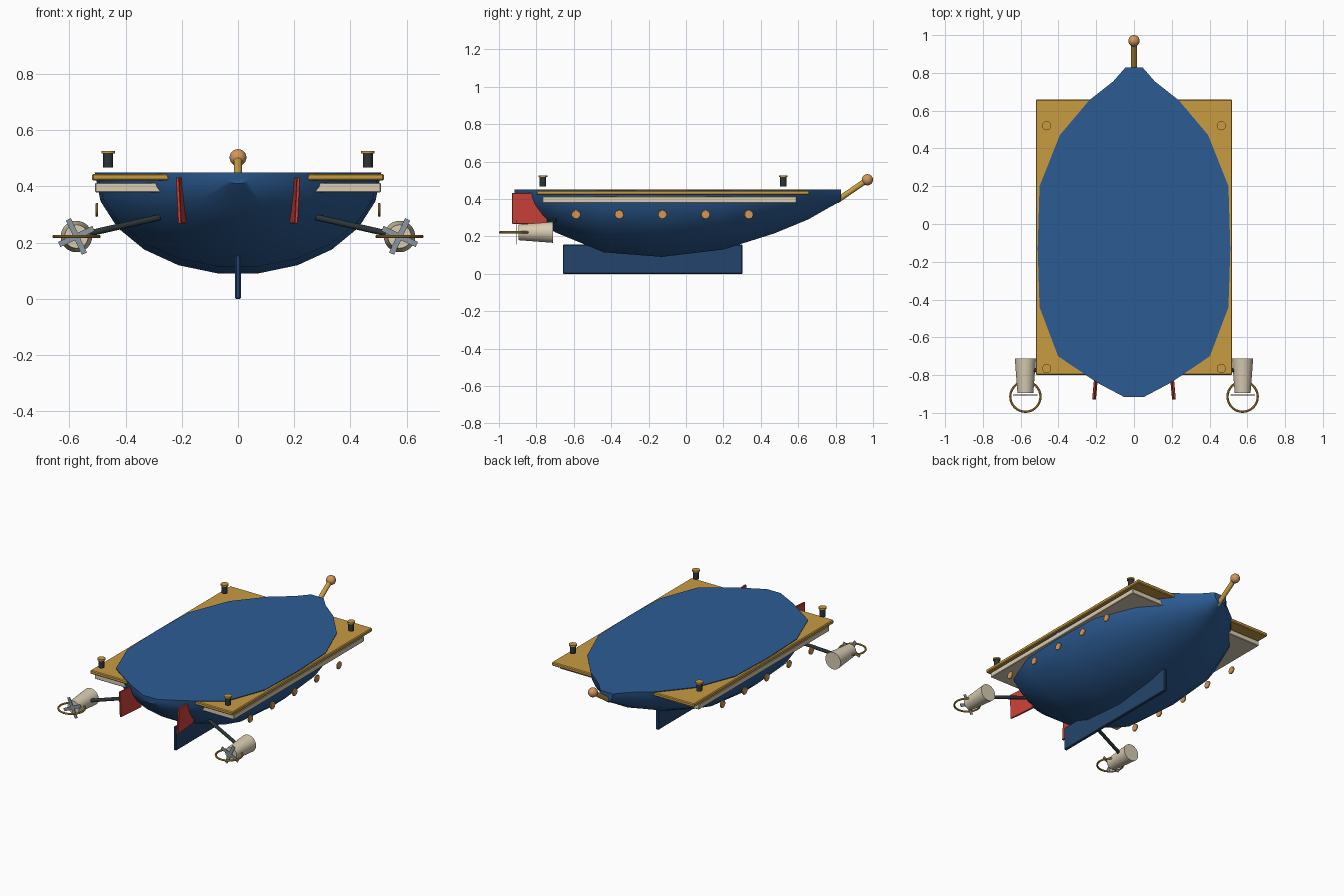
import bpy, bmesh, math
from mathutils import Vector

cube = bpy.data.objects.get("Cube")
if cube:
    bpy.data.objects.remove(cube, do_unlink=True)


def material(name, r, g, b):
    """Flat material from 0-255 display values."""
    lin = [((c / 255 + 0.055) / 1.055) ** 2.4 for c in (r, g, b)]
    m = bpy.data.materials.new(name)
    m.use_nodes = True
    m.diffuse_color = (*lin, 1)
    m.node_tree.nodes["Principled BSDF"].inputs["Base Color"].default_value = (*lin, 1)
    return m


HULL = material("hull blue", 44, 92, 148)
NAVY = material("keel navy", 36, 68, 108)
BRASS = material("brass", 200, 156, 66)
CREAM = material("cream", 216, 204, 178)
COPPER = material("copper", 212, 150, 92)
IRON = material("dark iron", 44, 52, 56)
RED = material("fin red", 205, 66, 56)
STEEL = material("steel grey", 140, 150, 162)


def finish(name, mat, smooth=True):
    ob = bpy.context.object
    ob.name = name
    ob.data.materials.append(mat)
    if smooth:
        bpy.ops.object.shade_smooth_by_angle(angle=math.radians(35))
    return ob


def box(name, mat, centre, size, rot=(0, 0, 0), bevel=0.0):
    bpy.ops.mesh.primitive_cube_add(size=1, location=centre, rotation=rot)
    ob = finish(name, mat, False)
    ob.scale = size
    bpy.ops.object.transform_apply(location=False, rotation=False, scale=True)
    if bevel:
        mod = ob.modifiers.new("bevel", "BEVEL")
        mod.width = bevel
    return ob


def rod(name, mat, a, b, r1, r2=None, sides=24):
    """Cylinder or truncated cone between two points."""
    a, b = Vector(a), Vector(b)
    axis = b - a
    bpy.ops.mesh.primitive_cone_add(
        vertices=sides, radius1=r1, radius2=r1 if r2 is None else r2,
        depth=axis.length, location=(a + b) / 2,
        rotation=axis.to_track_quat("Z", "Y").to_euler())
    return finish(name, mat)


def ring(name, mat, centre, major, minor, rot=(0, 0, 0)):
    bpy.ops.mesh.primitive_torus_add(
        major_radius=major, minor_radius=minor, major_segments=32,
        minor_segments=8, location=centre, rotation=rot)
    return finish(name, mat)


# Hull: half-ellipse sections (y, half width, depth) bridged along the length
DECK_Z = 0.45
STATIONS = [(-0.917, 0.05, 0.04), (-0.84, 0.195, 0.125), (-0.70, 0.402, 0.23),
            (-0.44, 0.50, 0.338), (-0.13, 0.51, 0.363), (0.20, 0.50, 0.323),
            (0.47, 0.393, 0.237), (0.655, 0.237, 0.16), (0.755, 0.11, 0.102),
            (0.828, 0.046, 0.062)]
SEG = 11
bm = bmesh.new()
sections = []
for y, w, d in STATIONS:
    angles = [math.pi * i / SEG for i in range(SEG + 1)]
    sections.append([bm.verts.new((w * math.cos(t), y, DECK_Z - d * math.sin(t)))
                     for t in angles])
for s, t in zip(sections, sections[1:]):
    for i in range(SEG):
        bm.faces.new((s[i], s[i + 1], t[i + 1], t[i]))
bm.faces.new(sections[0])
bm.faces.new(sections[-1])
bm.faces.new([s[0] for s in sections] + [s[-1] for s in reversed(sections)])
bmesh.ops.recalc_face_normals(bm, faces=bm.faces)
mesh = bpy.data.meshes.new("hull")
bm.to_mesh(mesh)
bm.free()
hull = bpy.data.objects.new("hull", mesh)
bpy.context.collection.objects.link(hull)
bpy.ops.object.select_all(action="DESELECT")
hull.select_set(True)
bpy.context.view_layer.objects.active = hull
finish("hull", HULL)

# Keel and the two plates that run through the hull
box("keel", NAVY, (0, -0.178, 0.078), (0.02, 0.96, 0.156), bevel=0.004)
box("rail_plate", BRASS, (0, -0.07, 0.433), (1.04, 1.46, 0.024), bevel=0.005)
box("trim_plate", CREAM, (0, -0.088, 0.396), (1.016, 1.36, 0.034), bevel=0.003)

# Bowsprit with ball
rod("bowsprit", BRASS, (0, 0.805, 0.39), (0, 0.965, 0.50), 0.015)
bpy.ops.mesh.primitive_uv_sphere_add(segments=24, ring_count=12, radius=0.03,
                                     location=(0, 0.97, 0.503))
finish("bowsprit_ball", COPPER)

for side, label in ((1, "left"), (-1, "right")):
    # Mooring posts
    for y, end in ((-0.765, "one"), (0.52, "two")):
        x = side * 0.462
        rod(f"{label}_post_{end}", IRON, (x, y, 0.467), (x, y, 0.52), 0.0175)
        rod(f"{label}_post_cap_{end}", BRASS, (x, y, 0.517), (x, y, 0.527), 0.024)

    # Portholes
    for i in range(5):
        y = -0.588 + i * 0.231
        rod(f"{label}_porthole_{i}", COPPER, (side * 0.498, y, 0.317),
            (side * 0.507, y, 0.317), 0.022)
        ring(f"{label}_porthole_rim_{i}", BRASS, (side * 0.5025, y, 0.317),
             0.02, 0.005, (0, math.pi / 2, 0))

    # Stern fin
    box(f"{label}_fin", RED, (side * 0.203, -0.835, 0.35), (0.012, 0.19, 0.165),
        (0, side * 0.05, side * 0.09), 0.002)

    # Thruster: strut, tapered pod, horizontal ring, crossed blades
    x, z = side * 0.575, 0.222
    rod(f"{label}_strut", IRON, (side * 0.28, -0.70, 0.29), (side * 0.56, -0.785, z + 0.004), 0.011, sides=12)
    rod(f"{label}_pod", CREAM, (x, -0.712, z), (x, -0.895, z), 0.056, 0.042, sides=32)
    ring(f"{label}_thruster_ring", BRASS, (x, -0.914, z), 0.08, 0.006)
    for k in range(2):
        box(f"{label}_blade_{k}", STEEL, (x, -0.905, z), (0.02, 0.004, 0.135),
            (0, side * math.radians(25) + k * math.pi / 2, 0))
